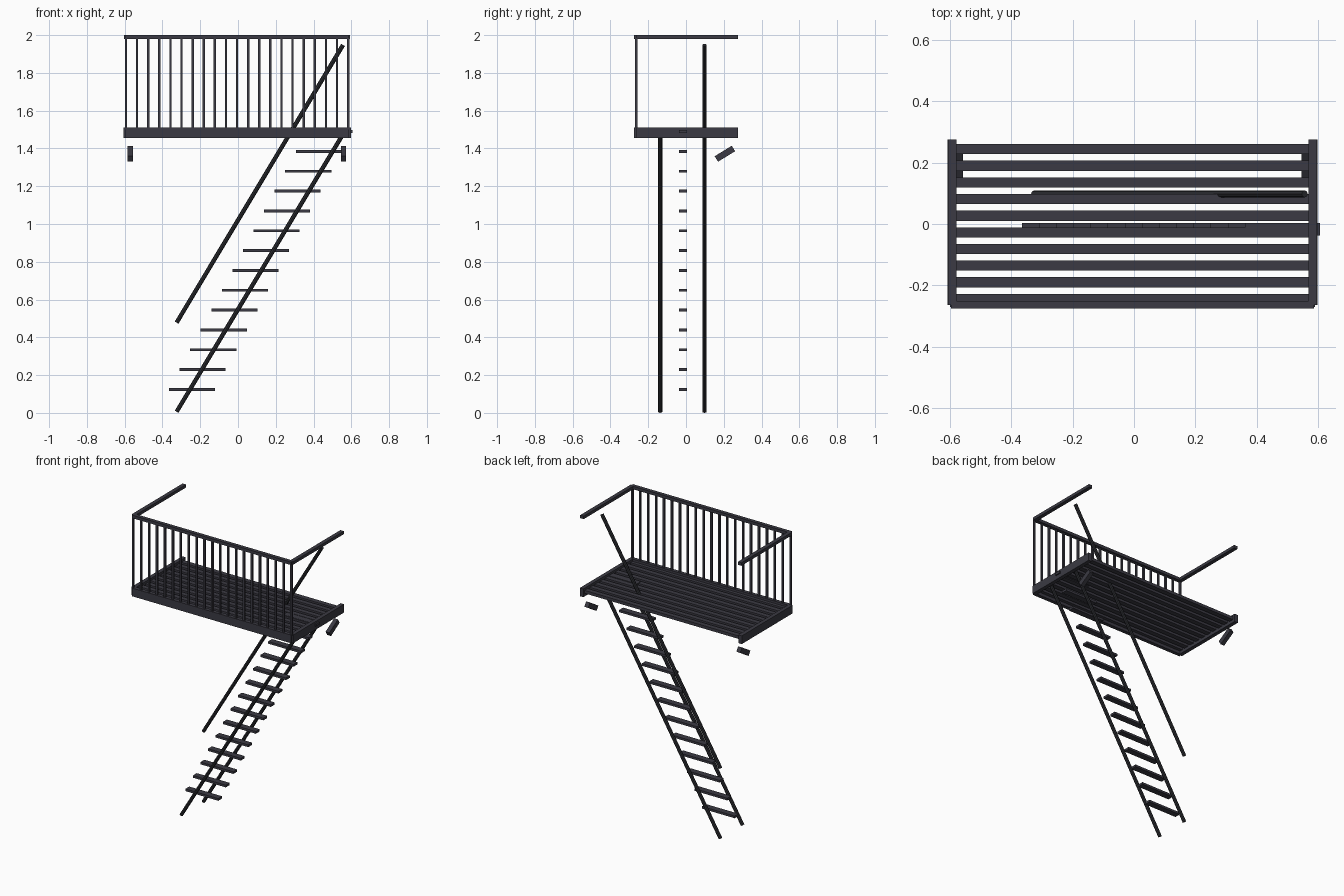
import bpy, math
from mathutils import Vector

if "Cube" in bpy.data.objects:
    bpy.data.objects.remove(bpy.data.objects["Cube"])


def material(name, rgb):
    m = bpy.data.materials.new(name)
    m.diffuse_color = (*rgb, 1)
    m.use_nodes = True
    m.node_tree.nodes["Principled BSDF"].inputs["Base Color"].default_value = m.diffuse_color
    return m


IRON = material("dark iron", (0.043, 0.042, 0.056))
TUBE = material("black tube", (0.024, 0.025, 0.030))
CX = -0.005  # platform centre


def box(name, x, y, z, mat=IRON, tilt=0):
    """Box from (min, max) ranges, optionally tilted about x."""
    c = [(a + b) / 2 for a, b in (x, y, z)]
    bpy.ops.mesh.primitive_cube_add(size=1, location=c, rotation=(tilt, 0, 0))
    o = bpy.context.object
    o.name = name
    o.scale = [b - a for a, b in (x, y, z)]
    o.data.materials.append(mat)
    return o


def tube(name, a, b, r, mat=TUBE):
    """Eight sided bar between two points."""
    a, b = Vector(a), Vector(b)
    d = b - a
    bpy.ops.mesh.primitive_cylinder_add(vertices=8, radius=r, depth=d.length, location=(a + b) / 2)
    o = bpy.context.object
    o.name = name
    o.rotation_euler = d.to_track_quat('Z', 'Y').to_euler()
    o.data.materials.append(mat)


# platform frame and top rail: a front bar plus two side bars each
for label, z in (("platform_beam", (1.455, 1.51)), ("top_rail", (1.98, 2.0))):
    e = 0.602 if label == "platform_beam" else 0.599
    box("front_" + label, (CX - 0.591, CX + 0.591), (-0.275, -0.25), z)
    for side, s in (("left_", -1), ("right_", 1)):
        xs = sorted((CX + s * e, CX + s * (e - 0.026)))
        box(side + label, xs, (-0.263, 0.275), z)

# deck slats
for i in range(10):
    y = -0.244 + i * 0.0542
    box("deck_slat", (CX - 0.58, CX + 0.58), (y - 0.0165, y + 0.0165), (1.475, 1.495))

# balusters along the front
for i in range(21):
    x = CX - 0.588 + i * 0.0588
    box("baluster", (x - 0.006, x + 0.006), (-0.27, -0.258), (1.50, 1.985))

# slanted wall brackets
for s in (-1, 1):
    x = CX - 0.001 + s * 0.565
    box("wall_bracket", (x - 0.014, x + 0.014), (0.153, 0.259), (1.355, 1.389),
        tilt=math.radians(31.5))

# stair stringers and the single handrail
for y in (-0.137, 0.098):
    tube("stringer", (-0.325, y, 0.006), (0.556, y, 1.476), 0.0115)
tube("stair_handrail", (-0.325, 0.098, 0.478), (0.556, 0.098, 1.948), 0.0115)

# stair treads
for i in range(14):
    x, z = -0.243 + i * 0.0559, 0.124 + i * 0.105
    box("tread", (x - 0.122, x + 0.122), (-0.037, 0.004), (z - 0.0075, z + 0.0075))
